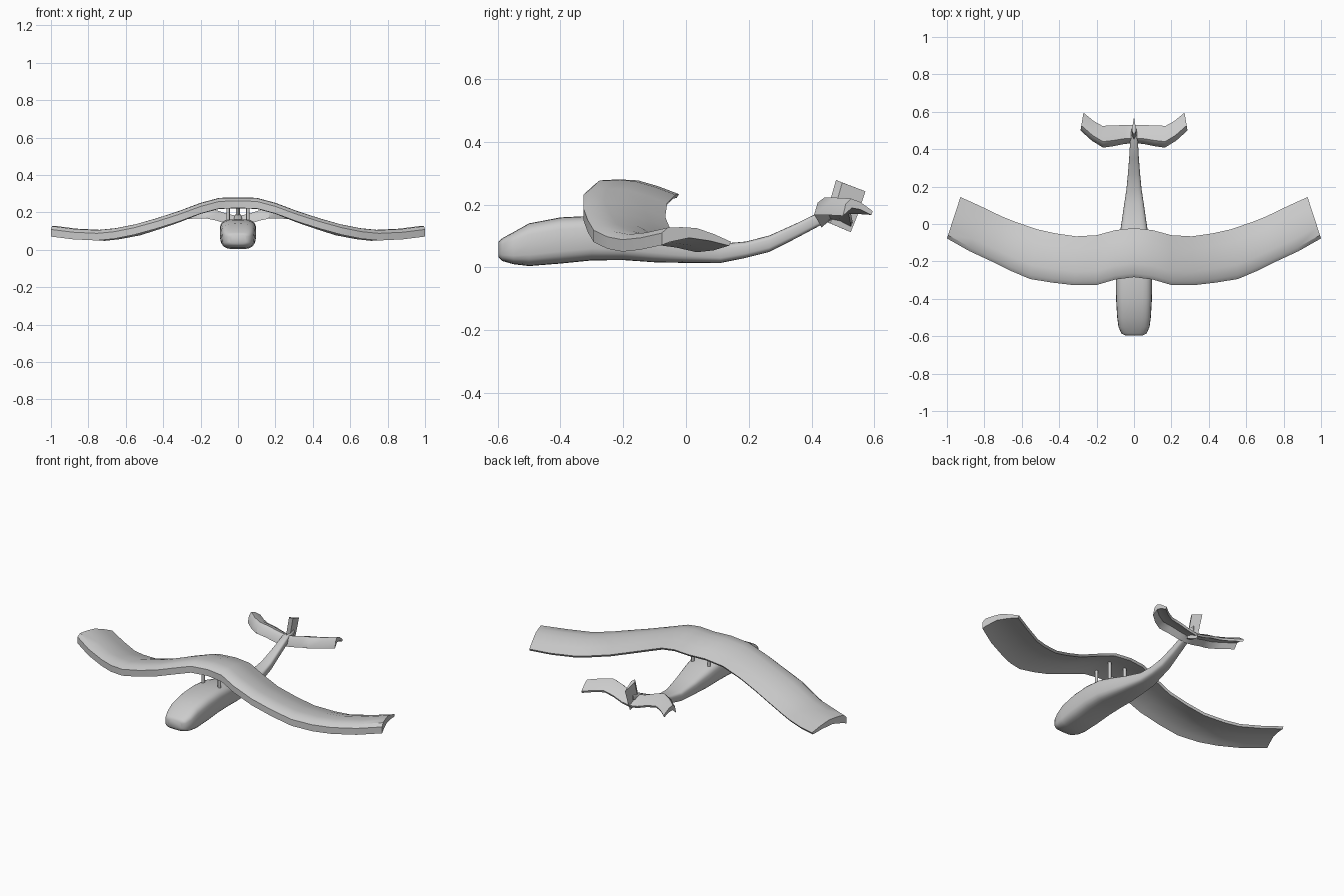
import bpy, bmesh, math

if "Cube" in bpy.data.objects:
    bpy.data.objects.remove(bpy.data.objects["Cube"])


def loft(name, rings, angle=40):
    """Skin a list of equal-length closed rings and cap both ends."""
    bm = bmesh.new()
    vs = [[bm.verts.new(p) for p in r] for r in rings]
    n = len(vs[0])
    for a, b in zip(vs, vs[1:]):
        for i in range(n):
            j = (i + 1) % n
            bm.faces.new((a[i], a[j], b[j], b[i]))
    bm.faces.new(vs[0])
    bm.faces.new(vs[-1])
    bmesh.ops.recalc_face_normals(bm, faces=bm.faces)
    me = bpy.data.meshes.new(name)
    bm.to_mesh(me)
    bm.free()
    ob = bpy.data.objects.new(name, me)
    bpy.context.collection.objects.link(ob)
    bpy.ops.object.select_all(action='DESELECT')
    ob.select_set(True)
    bpy.context.view_layer.objects.active = ob
    bpy.ops.object.shade_smooth_by_angle(angle=math.radians(angle))
    return ob


def foil(name, stations, profile):
    """Symmetric curved wing: stations are (x_lead, y_lead, x_trail, y_trail, z)."""
    full = [(-a, b, -c, d, z) for a, b, c, d, z in reversed(stations[1:])] + stations
    loft(name, [[(xl + (xt - xl) * t, yl + (yt - yl) * t, z + dz) for t, dz in profile]
                for xl, yl, xt, yt, z in full])


# Main wing: gull-shaped, swept back, hollow underneath
foil("main_wing", [
    (0, -.284, 0, -.022, .278), (.1, -.297, .1, -.033, .276),
    (.2, -.326, .2, -.06, .249), (.32, -.327, .31, -.066, .205),
    (.44, -.313, .42, -.05, .167), (.556, -.294, .52, -.028, .135),
    (.66, -.25, .63, .01, .114), (.754, -.203, .71, .042, .105),
    (.88, -.145, .82, .095, .111), (1, -.077, .928, .144, .126)],
    [(0, -.055), (0, -.017), (.08, 0), (.28, .002), (.5, -.001), (.75, -.02),
     (1, -.045), (.97, -.057), (.7, -.042), (.4, -.032), (.12, -.045)])

# Tailplane: tilted, tips raised above the boom
foil("tailplane", [
    (0, .432, 0, .53, .182), (.05, .428, .05, .53, .19), (.11, .416, .11, .526, .21),
    (.165, .408, .17, .525, .222), (.225, .445, .215, .55, .222),
    (.286, .5, .27, .595, .219)],
    [(0, -.055), (.1, -.016), (.28, 0), (.6, -.012), (1, -.04),
     (.95, -.052), (.6, -.035), (.3, -.03)])

# Fuselage and boom: y, half width, bottom, top
body = [(-.597, .045, .032, .082), (-.585, .068, .02, .093), (-.55, .083, .01, .112),
        (-.5, .09, .004, .14), (-.4, .096, .012, .159), (-.3, .097, .022, .164),
        (-.2, .094, .023, .156), (-.1, .083, .016, .13), (0, .068, .014, .1),
        (.11, .052, .014, .075), (.19, .04, .03, .082), (.265, .033, .049, .101),
        (.35, .026, .092, .139), (.44, .021, .14, .183), (.51, .013, .17, .196)]


def rounded(v):
    return math.copysign(abs(v) ** .55, v)


rings = []
for y, w, lo, hi in body:
    ring = []
    for k in range(24):
        a = 2 * math.pi * k / 24
        ring.append((w * rounded(math.cos(a)), y,
                     (lo + hi) / 2 + (hi - lo) / 2 * rounded(math.sin(a))))
    rings.append(ring)
loft("fuselage", rings, 60)

# Tail fin: thicker in front, sharp trailing edge
fin = [(.44, .525, .14), (.455, .545, .19), (.478, .572, .27)]
loft("tail_fin", [[(0, y0, z + .008), (.012, y0 + .02, z), (0, y1, z - .028),
                   (-.012, y0 + .02, z)] for y0, y1, z in fin], 30)

# Struts carrying the wing
for sx, side in ((-.053, "left"), (.053, "right")):
    for y, place in ((-.25, "front"), (-.14, "rear")):
        bpy.ops.mesh.primitive_cylinder_add(vertices=12, radius=.009, depth=.12,
                                            location=(sx, y, .19))
        bpy.context.object.name = f"{place}_{side}_strut"
        bpy.ops.object.shade_smooth_by_angle()
